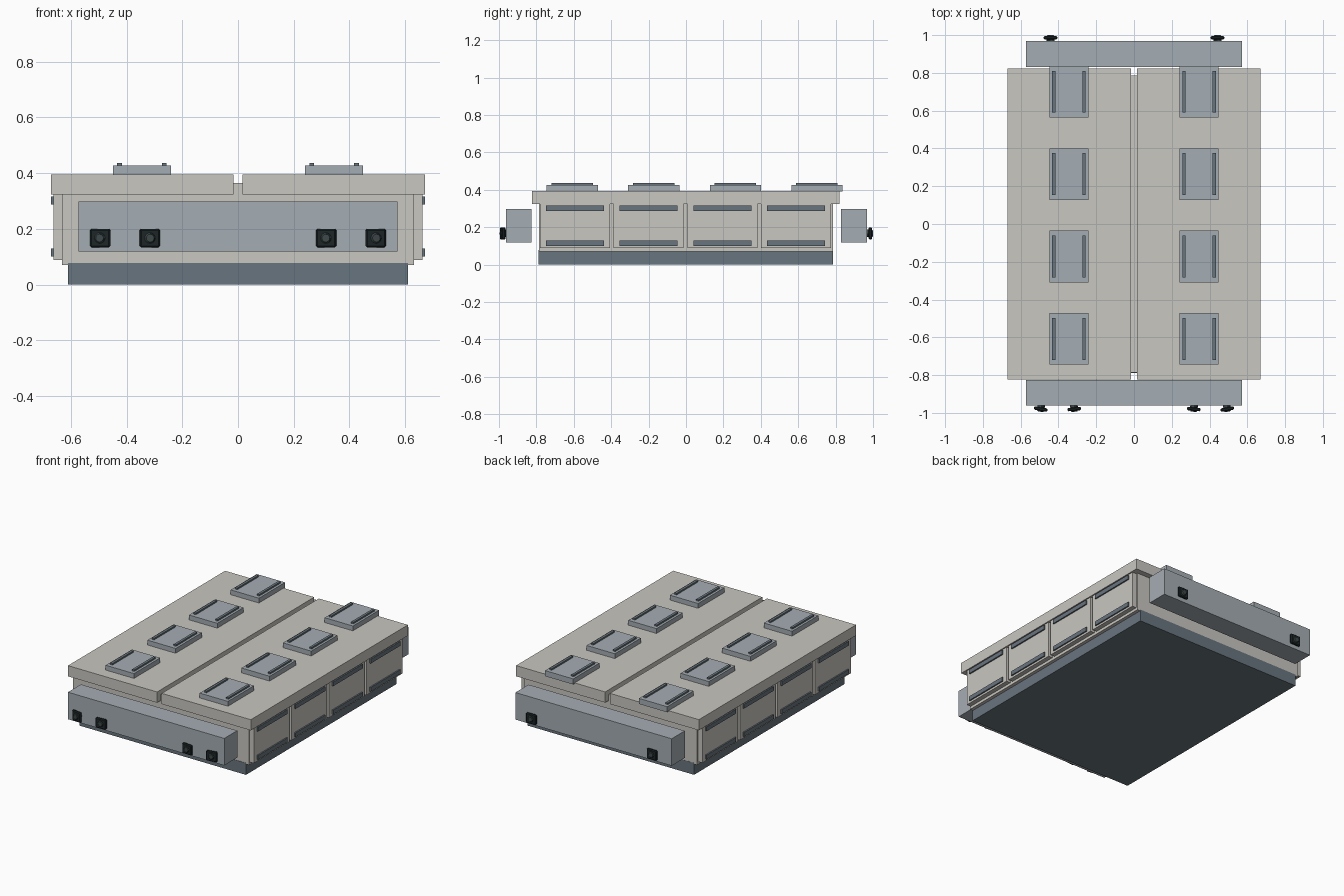
import bpy
import bmesh
import math
from mathutils import Matrix, Vector

cube = bpy.data.objects.get("Cube")
if cube:
    bpy.data.objects.remove(cube, do_unlink=True)


def material(name, rgb):
    """Flat material from 0-255 display values."""
    lin = [((c / 255 + 0.055) / 1.055) ** 2.4 for c in rgb]
    m = bpy.data.materials.new(name)
    m.use_nodes = True
    m.diffuse_color = (*lin, 1)
    m.node_tree.nodes["Principled BSDF"].inputs["Base Color"].default_value = (*lin, 1)
    return m


CREAM = material("warm grey", (201, 199, 192))
LIGHT = material("light blue grey", (165, 173, 179))
DARK = material("dark slate", (105, 117, 126))
BLACK = material("near black", (30, 39, 41))
LENS = material("smoked lens", (62, 72, 73))


def finish(name, bm, *mats):
    mesh = bpy.data.meshes.new(name)
    bm.to_mesh(mesh)
    bm.free()
    for m in mats:
        mesh.materials.append(m)
    obj = bpy.data.objects.new(name, mesh)
    bpy.context.collection.objects.link(obj)
    return obj


def box(name, mat, x, y, z):
    """Box from (min, max) ranges."""
    lo, hi = Vector((x[0], y[0], z[0])), Vector((x[1], y[1], z[1]))
    bm = bmesh.new()
    bmesh.ops.create_cube(bm, size=1, matrix=Matrix.Translation((lo + hi) / 2)
                          @ Matrix.Diagonal((*(hi - lo), 1)))
    return finish(name, bm, mat)


def span(center, length):
    return (center - length / 2, center + length / 2)


def mirrored(side, a, b):
    return tuple(sorted((side * a, side * b)))


# Base slab and main body
box("base_slab", DARK, (-0.61, 0.61), (-0.788, 0.787), (0, 0.078))
box("main_body", CREAM, (-0.632, 0.632), (-0.786, 0.786), (0.07, 0.364))

for side, label in ((1, "left"), (-1, "right")):
    # Roof halves with a gap along the middle
    box(f"{label}_roof_plate", CREAM, mirrored(side, 0.017, 0.67),
        (-0.823, 0.822), (0.324, 0.395))

    # Roof hatches, each with two thin rails
    for i in range(4):
        y = -0.608 + i * 0.436
        box(f"{label}_roof_hatch_{i + 1}", LIGHT, mirrored(side, 0.241, 0.448),
            span(y, 0.274), (0.39, 0.427))
        for j, x in enumerate((0.265, 0.425)):
            box(f"{label}_hatch_rail_{i + 1}_{j + 1}", DARK,
                span(side * x, 0.017), span(y, 0.222), (0.425, 0.437))

    # Side panels, each with an upper and a lower rail
    for i in range(4):
        y = -0.593 + i * 0.3935
        box(f"{label}_side_panel_{i + 1}", CREAM, mirrored(side, 0.62, 0.662),
            span(y, 0.374), (0.088, 0.326))
        for j, z in enumerate((0.115, 0.302)):
            box(f"{label}_panel_rail_{i + 1}_{j + 1}", DARK,
                mirrored(side, 0.66, 0.671), span(y, 0.31), span(z, 0.028))

# Bumpers standing clear of the body ends
box("front_bumper", LIGHT, (-0.573, 0.573), (-0.962, -0.826), (0.119, 0.298))
box("rear_bumper", LIGHT, (-0.573, 0.573), (0.83, 0.968), (0.119, 0.298))


def lamp(name, x, y, z, turn):
    """Square lamp with chamfered rim, back mount and round lens; faces -y before turning."""
    bm = bmesh.new()
    # Housing with a chamfered outline
    bmesh.ops.create_cube(bm, size=1, matrix=Matrix.Translation((0, -0.018, 0))
                          @ Matrix.Diagonal((0.072, 0.018, 0.066, 1)))
    bmesh.ops.bevel(bm, geom=bm.edges[:], offset=0.005, segments=1, affect='EDGES')
    tilt = Matrix.Rotation(math.pi / 2, 4, 'X')
    # Mount stub
    bmesh.ops.create_cone(bm, cap_ends=True, segments=12, radius1=0.02, radius2=0.02,
                          depth=0.016, matrix=Matrix.Translation((0, -0.004, 0)) @ tilt)
    # Lens
    start = len(bm.faces)
    bmesh.ops.create_cone(bm, cap_ends=True, segments=16, radius1=0.022, radius2=0.014,
                          depth=0.008, matrix=Matrix.Translation((0, -0.028, 0)) @ tilt)
    bm.faces.ensure_lookup_table()
    for f in bm.faces[start:]:
        f.material_index = 1
    bm.transform(Matrix.Translation((x, y, z)) @ Matrix.Rotation(turn, 4, 'Z'))
    finish(name, bm, BLACK, LENS)


# Lamps: two pairs in front, one pair behind
for side, label in ((1, "left"), (-1, "right")):
    lamp(f"{label}_outer_headlamp", side * 0.491, -0.962, 0.167, side * math.radians(10))
    lamp(f"{label}_inner_headlamp", side * 0.318, -0.962, 0.167, -side * math.radians(5))
    lamp(f"{label}_rear_lamp", side * 0.442, 0.968, 0.167, math.pi)
